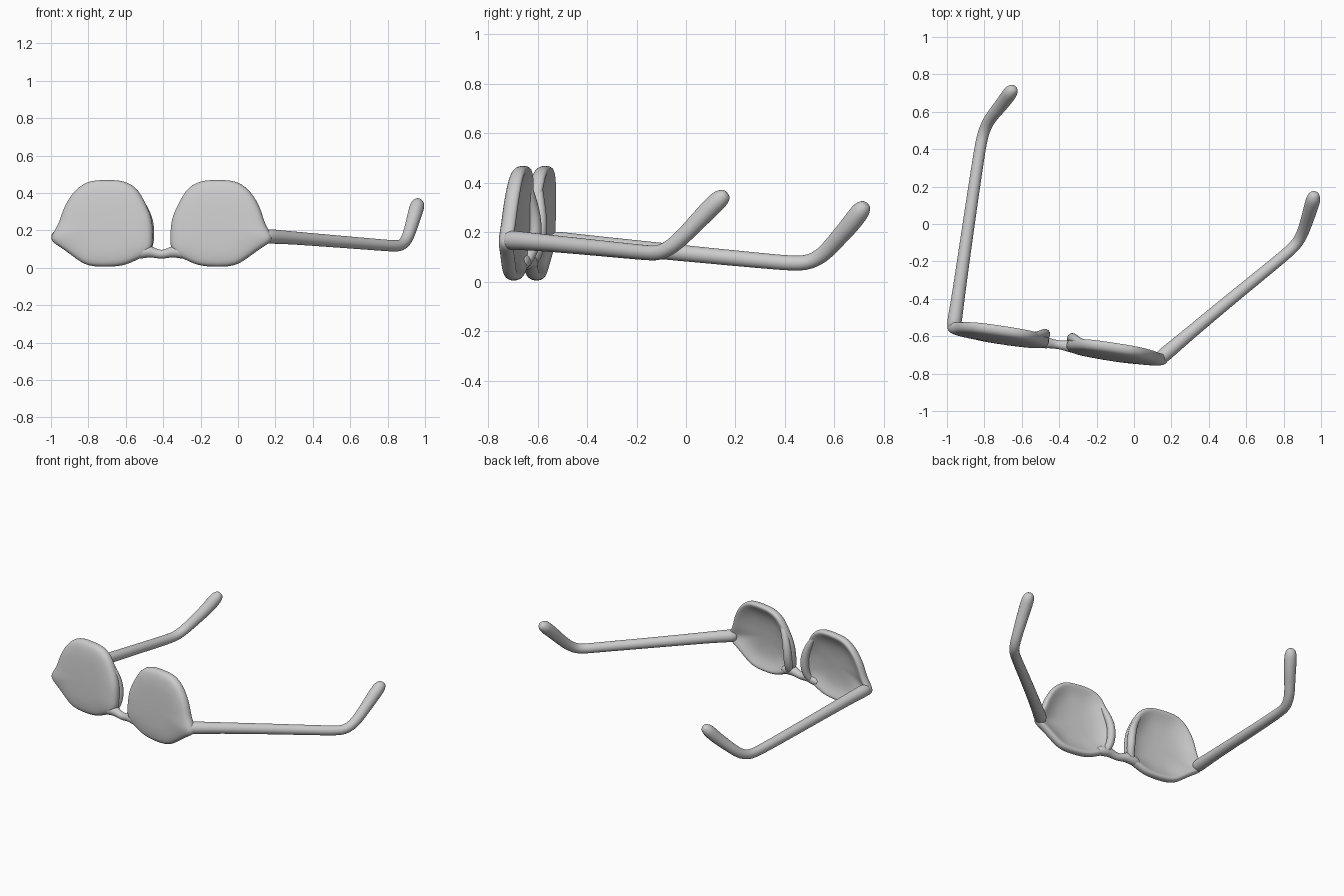
import bpy, bmesh, math
from mathutils import Matrix, Vector

if "Cube" in bpy.data.objects:
    bpy.data.objects.remove(bpy.data.objects["Cube"])

grey = bpy.data.materials.new("warm_grey")
grey.diffuse_color = (0.6, 0.6, 0.6, 1)
grey.use_nodes = True
grey.node_tree.nodes["Principled BSDF"].inputs["Base Color"].default_value = grey.diffuse_color

# Frame of the lens front: turned about z, leaning slightly back towards the top
FRONT = Matrix.Translation((-0.408, -0.636, 0)) @ Matrix.Rotation(math.radians(-8.6), 4, 'Z')


def front_point(u, v, z):
    return FRONT @ Vector((u, v + 0.08 * (z - 0.23), z))


def add_mesh(name, bm, levels):
    bmesh.ops.recalc_face_normals(bm, faces=bm.faces)
    mesh = bpy.data.meshes.new(name)
    bm.to_mesh(mesh)
    bm.free()
    mesh.materials.append(grey)
    for p in mesh.polygons:
        p.use_smooth = True
    ob = bpy.data.objects.new(name, mesh)
    bpy.context.collection.objects.link(ob)
    sub = ob.modifiers.new("smooth", 'SUBSURF')
    sub.levels = sub.render_levels = levels
    return ob


def bridge_rings(bm, rings):
    n = len(rings[0])
    for a, b in zip(rings, rings[1:]):
        for i in range(n):
            j = (i + 1) % n
            bm.faces.new((a[i], a[j], b[j], b[i]))


def tube(name, path, sides=10):
    """Round bar through (point, radius) pairs with rounded ends."""
    pts = [Vector(p) for p, r in path]
    rad = [r for p, r in path]
    # extra end rings give the rounded tips
    d0, d1 = (pts[0] - pts[1]).normalized(), (pts[-1] - pts[-2]).normalized()
    pts = [pts[0] + d0 * rad[0] * 0.8] + pts + [pts[-1] + d1 * rad[-1] * 0.8]
    rad = [rad[0] * 0.6] + rad + [rad[-1] * 0.6]
    bm = bmesh.new()
    rings, side = [], None
    for i, (p, r) in enumerate(zip(pts, rad)):
        t = (pts[min(i + 1, len(pts) - 1)] - pts[max(i - 1, 0)]).normalized()
        if side is None:
            side = t.orthogonal()
        side = (side - t * side.dot(t)).normalized()
        up = t.cross(side)
        rings.append([bm.verts.new(p + r * 1.05 * (side * math.cos(a) + up * math.sin(a)))
                      for a in (2 * math.pi * k / sides for k in range(sides))])
    bridge_rings(bm, rings)
    bm.faces.new(rings[0])
    bm.faces.new(rings[-1])
    return add_mesh(name, bm, 2)


# Lens outline (distance from the bridge, height), pointed at the hinge corner
OUTLINE = [(0.605, 0.16), (0.58, 0.20), (0.555, 0.245), (0.535, 0.32), (0.485, 0.405),
           (0.43, 0.45), (0.38, 0.469), (0.30, 0.472), (0.22, 0.469), (0.17, 0.45),
           (0.125, 0.415), (0.08, 0.33), (0.05, 0.26), (0.045, 0.18), (0.045, 0.10),
           (0.085, 0.06), (0.135, 0.04), (0.20, 0.008), (0.30, 0.002), (0.40, 0.006),
           (0.46, 0.045), (0.54, 0.105), (0.585, 0.13)]
# Section from the domed front round the rim to the dished back (scale, depth)
SECTION = [(0.3, -0.045), (0.6, -0.043), (0.82, -0.036), (0.95, -0.026), (1.0, -0.004),
           (0.985, 0.022), (0.92, 0.032), (0.82, 0.018), (0.62, -0.006), (0.3, -0.015)]


def lens(name, s):
    bm = bmesh.new()
    cu, cz = 0.30, 0.235
    rings = [[bm.verts.new(front_point(s * (cu + (u - cu) * k), v, cz + (z - cz) * k))
              for u, z in OUTLINE] for k, v in SECTION]
    bridge_rings(bm, rings)
    for ring, v in ((rings[0], -0.046), (rings[-1], -0.016)):
        c = bm.verts.new(front_point(s * cu, v, cz))
        for i in range(len(ring)):
            bm.faces.new((ring[i], ring[(i + 1) % len(ring)], c))
    add_mesh(name, bm, 2)


for label, s in (("left", -1), ("right", 1)):
    lens(label + "_lens", s)
    # nose pad along the inner rim
    tube(label + "_nose_pad", [(front_point(s * u, v, z), r) for u, v, z, r in (
        (0.135, 0.01, 0.38, 0.016), (0.10, 0.022, 0.32, 0.022), (0.075, 0.038, 0.25, 0.026),
        (0.07, 0.042, 0.17, 0.027), (0.075, 0.03, 0.11, 0.025), (0.10, 0.01, 0.07, 0.018))])

# Bridge dipping between the lenses
tube("bridge", [(front_point(u, 0.004, z), r) for u, z, r in (
    (-0.13, 0.075, 0.03), (-0.075, 0.09, 0.035), (-0.04, 0.08, 0.026), (0, 0.069, 0.023),
    (0.04, 0.08, 0.026), (0.075, 0.09, 0.035), (0.13, 0.075, 0.03))])

# Temple arms with bent, swollen tips
RADII = [0.042, 0.036, 0.033, 0.031, 0.031, 0.032, 0.034, 0.038, 0.040, 0.034]
LEFT = [(-0.962, -0.535, 0.165), (-0.95, -0.46, 0.16), (-0.89, -0.04, 0.119),
        (-0.825, 0.40, 0.076), (-0.807, 0.485, 0.073), (-0.78, 0.55, 0.103),
        (-0.74, 0.60, 0.16), (-0.695, 0.655, 0.22), (-0.663, 0.70, 0.28), (-0.652, 0.715, 0.298)]
RIGHT = [(0.15, -0.71, 0.168), (0.215, -0.655, 0.166), (0.50, -0.415, 0.143),
         (0.81, -0.165, 0.118), (0.868, -0.11, 0.114), (0.90, -0.055, 0.142),
         (0.922, 0.01, 0.205), (0.942, 0.075, 0.275), (0.958, 0.13, 0.33), (0.962, 0.148, 0.343)]
tube("left_temple", list(zip(LEFT, RADII)))
tube("right_temple", list(zip(RIGHT, RADII)))
